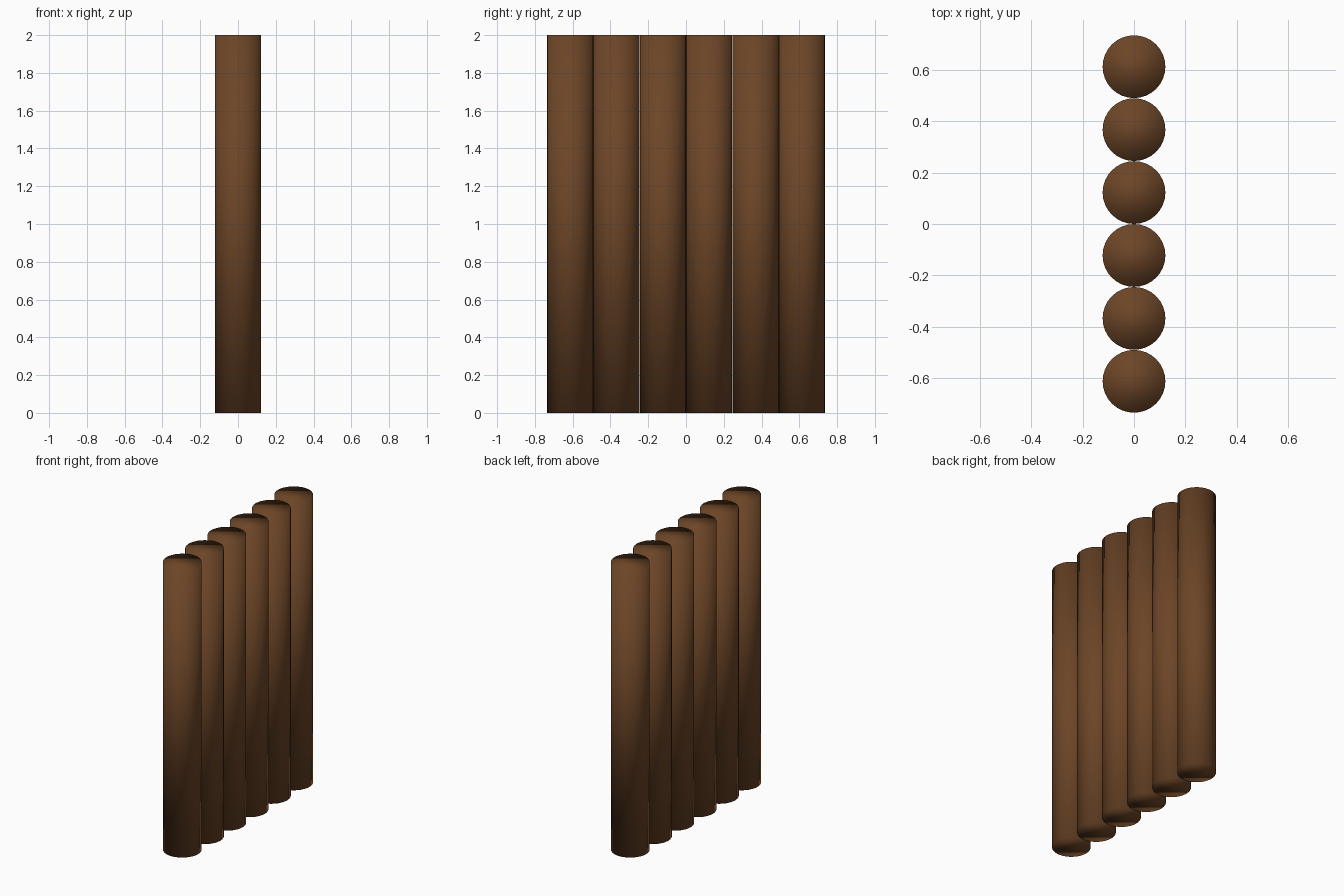
import bpy

if "Cube" in bpy.data.objects:
    bpy.data.objects.remove(bpy.data.objects["Cube"])

COUNT = 6
RADIUS = 0.1222
SPACING = 0.245
HEIGHT = 2.0

wood = bpy.data.materials.new("dark_wood")
wood.diffuse_color = (0.15, 0.06, 0.02, 1.0)
wood.use_nodes = True
wood.node_tree.nodes["Principled BSDF"].inputs["Base Color"].default_value = wood.diffuse_color


def add_log(index):
    """One round upright log, soft shaded over its capped ends."""
    y = (index - (COUNT - 1) / 2) * SPACING
    bpy.ops.mesh.primitive_cylinder_add(
        vertices=32, radius=RADIUS, depth=HEIGHT, location=(0, y, HEIGHT / 2))
    log = bpy.context.object
    log.name = f"wall_log_{index + 1}"
    log.data.materials.append(wood)
    bpy.ops.object.shade_smooth()


# Row of logs forming the palisade wall
for i in range(COUNT):
    add_log(i)
